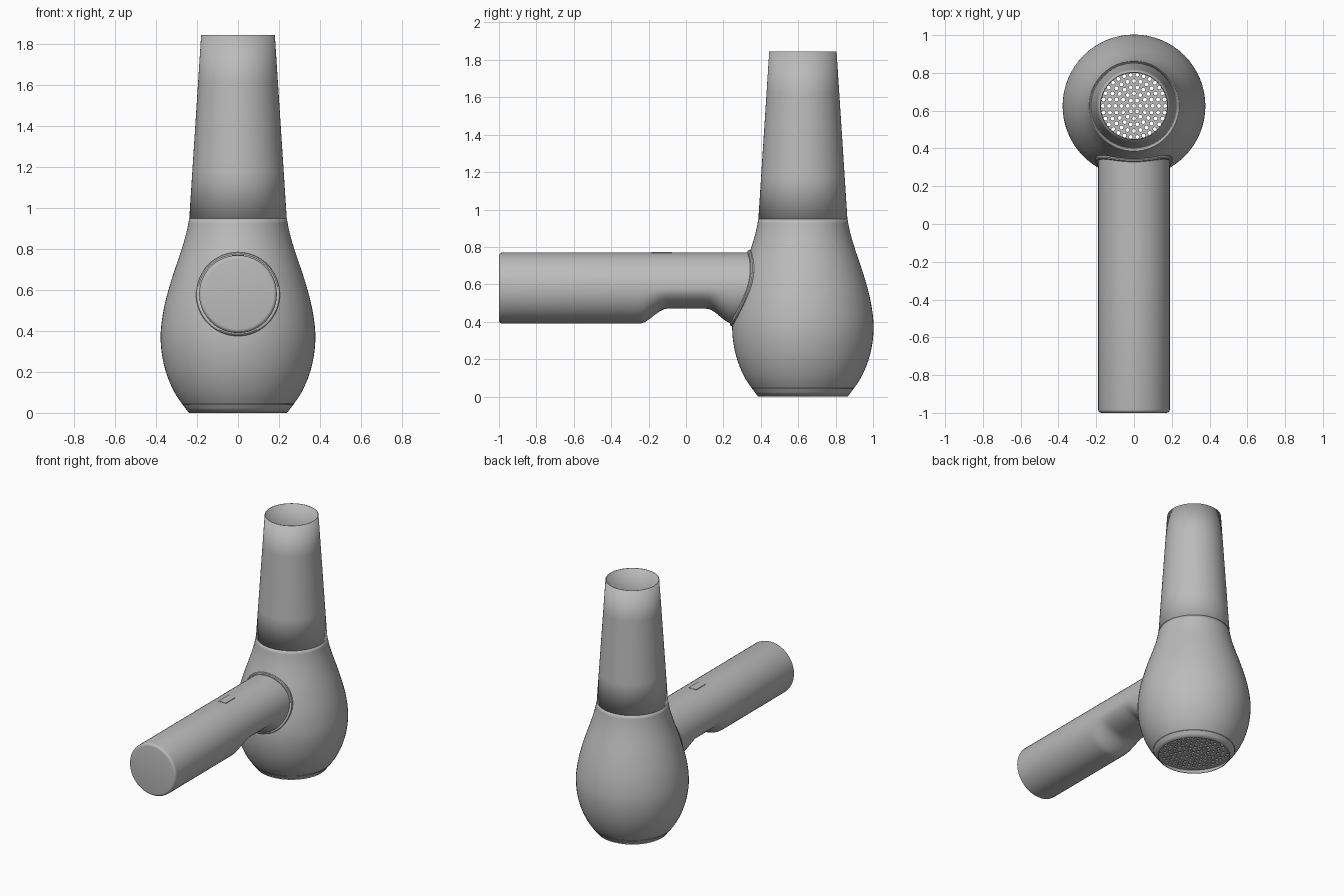
import bpy, bmesh, math
from mathutils import Vector

if "Cube" in bpy.data.objects:
    bpy.data.objects.remove(bpy.data.objects["Cube"])

AXIS_Y = 0.625      # vertical barrel axis
GRIP_Z = 0.58       # handle axis height
GRIP_R = 0.19
SIDES = 64


def material(name, colour):
    m = bpy.data.materials.new(name)
    m.use_nodes = True
    m.diffuse_color = colour
    m.node_tree.nodes["Principled BSDF"].inputs["Base Color"].default_value = colour
    return m


GREY = material("plain grey", (0.5, 0.5, 0.5, 1))


def finish(name, bm, smooth=True):
    bmesh.ops.recalc_face_normals(bm, faces=bm.faces)
    mesh = bpy.data.meshes.new(name)
    bm.to_mesh(mesh)
    bm.free()
    ob = bpy.data.objects.new(name, mesh)
    bpy.context.collection.objects.link(ob)
    mesh.materials.append(GREY)
    if smooth:
        bpy.ops.object.select_all(action='DESELECT')
        ob.select_set(True)
        bpy.context.view_layer.objects.active = ob
        bpy.ops.object.shade_smooth_by_angle(angle=math.radians(35))
    return ob


def loft(bm, rings, closed=False):
    """Skin a list of point rings with quads."""
    loops = [[bm.verts.new(p) for p in ring] for ring in rings]
    n = len(loops[0])
    pairs = list(zip(loops, loops[1:]))
    if closed:
        pairs.append((loops[-1], loops[0]))
    for a, b in pairs:
        for i in range(n):
            j = (i + 1) % n
            bm.faces.new((a[i], a[j], b[j], b[i]))
    return loops


def circle(r, z, n=SIDES, x=0, y=AXIS_Y):
    return [(x + r * math.cos(i * math.tau / n), y + r * math.sin(i * math.tau / n), z)
            for i in range(n)]


# Barrel profile: (height, radius) keys joined by a smooth spline
KEYS = [(0, 0.24), (0.1, 0.31), (0.22, 0.358), (0.36, 0.378), (0.5, 0.364),
        (0.64, 0.328), (0.8, 0.275), (0.88, 0.252), (0.95, 0.238)]


def barrel_radius(z):
    k = max(0, min(len(KEYS) - 2, sum(z >= key[0] for key in KEYS) - 1))

    def slope(i):
        a, b = KEYS[max(i - 1, 0)], KEYS[min(i + 1, len(KEYS) - 1)]
        return (b[1] - a[1]) / (b[0] - a[0])
    (z0, r0), (z1, r1) = KEYS[k], KEYS[k + 1]
    h = z1 - z0
    t = (z - z0) / h
    return ((1 + 2 * t) * (1 - t) ** 2 * r0 + t * (1 - t) ** 2 * h * slope(k)
            + t * t * (3 - 2 * t) * r1 + t * t * (t - 1) * h * slope(k + 1))


def shell(name, rings):
    bm = bmesh.new()
    loft(bm, rings)
    ob = finish(name, bm)
    mod = ob.modifiers.new("wall", 'SOLIDIFY')
    mod.thickness = 0.005
    mod.offset = -1
    return ob


# Bulbous barrel and tapering open nozzle
shell("barrel", [circle(barrel_radius(0.95 * i / 40), 0.95 * i / 40) for i in range(41)])
shell("nozzle", [circle(0.238 - 0.058 * i / 4, 0.95 + 0.895 * i / 4) for i in range(5)])

# Perforated grille recessed in the intake
bm = bmesh.new()
outlines = [circle(barrel_radius(0.05) - 0.004, 0.05)]
for k in range(8):
    for i in range(max(1, 6 * k)):
        a = math.tau * i / max(1, 6 * k)
        outlines.append(circle(0.0105, 0.05, 8, 0.033 * k * math.cos(a),
                               AXIS_Y + 0.033 * k * math.sin(a)))
edges = []
for pts in outlines:
    vs = [bm.verts.new(p) for p in pts]
    edges += [bm.edges.new((v, vs[(i + 1) % len(vs)])) for i, v in enumerate(vs)]
bmesh.ops.triangle_fill(bm, edges=edges, use_beauty=True, normal=Vector((0, 0, 1)))
grille = finish("intake_grille", bm, smooth=False)
grille.modifiers.new("wall", 'SOLIDIFY').thickness = 0.008


# Handle with a squashed finger scoop on the underside
def ramp(a, b, v):
    t = max(0, min(1, (v - a) / (b - a)))
    return t * t * (3 - 2 * t)


def grip_ring(y, r):
    scoop = 0.08 * ramp(-0.25, -0.1, y) * (1 - ramp(0.11, 0.25, y))
    ring = []
    for i in range(48):
        a = i * math.tau / 48
        dz = r * math.sin(a)
        if dz < 0:
            dz *= 1 - scoop / GRIP_R
        ring.append((r * math.cos(a), y, GRIP_Z + dz))
    return ring


bm = bmesh.new()
E = 0.018
rings = [grip_ring(-1 + E - E * math.cos(t * math.pi / 8), GRIP_R - E + E * math.sin(t * math.pi / 8))
         for t in range(5)]
rings += [grip_ring(-0.26 + 0.02 * i, GRIP_R) for i in range(32)]
loops = loft(bm, rings)
bm.faces.new(loops[0])
finish("handle", bm)

# Collar: rounded bead where the handle meets the barrel
bm = bmesh.new()
rings = []
for i in range(SIDES):
    a = i * math.tau / SIDES
    out = Vector((math.cos(a), 0, math.sin(a)))
    x, z = 0.192 * out.x, GRIP_Z + 0.192 * out.z
    centre = Vector((x, AXIS_Y - math.sqrt(barrel_radius(z) ** 2 - x * x), z))
    rings.append([centre + 0.013 * (math.cos(b) * out + math.sin(b) * Vector((0, 1, 0)))
                  for b in (j * math.tau / 10 for j in range(10))])
loft(bm, rings, closed=True)
finish("handle_collar", bm)

# Small switch plate on top of the handle
bm = bmesh.new()
bmesh.ops.create_cube(bm, size=1)
bmesh.ops.scale(bm, vec=(0.06, 0.11, 0.008), verts=bm.verts)
bmesh.ops.translate(bm, vec=(0, -0.13, GRIP_Z + GRIP_R - 0.002), verts=bm.verts)
finish("switch_plate", bm, smooth=False)
